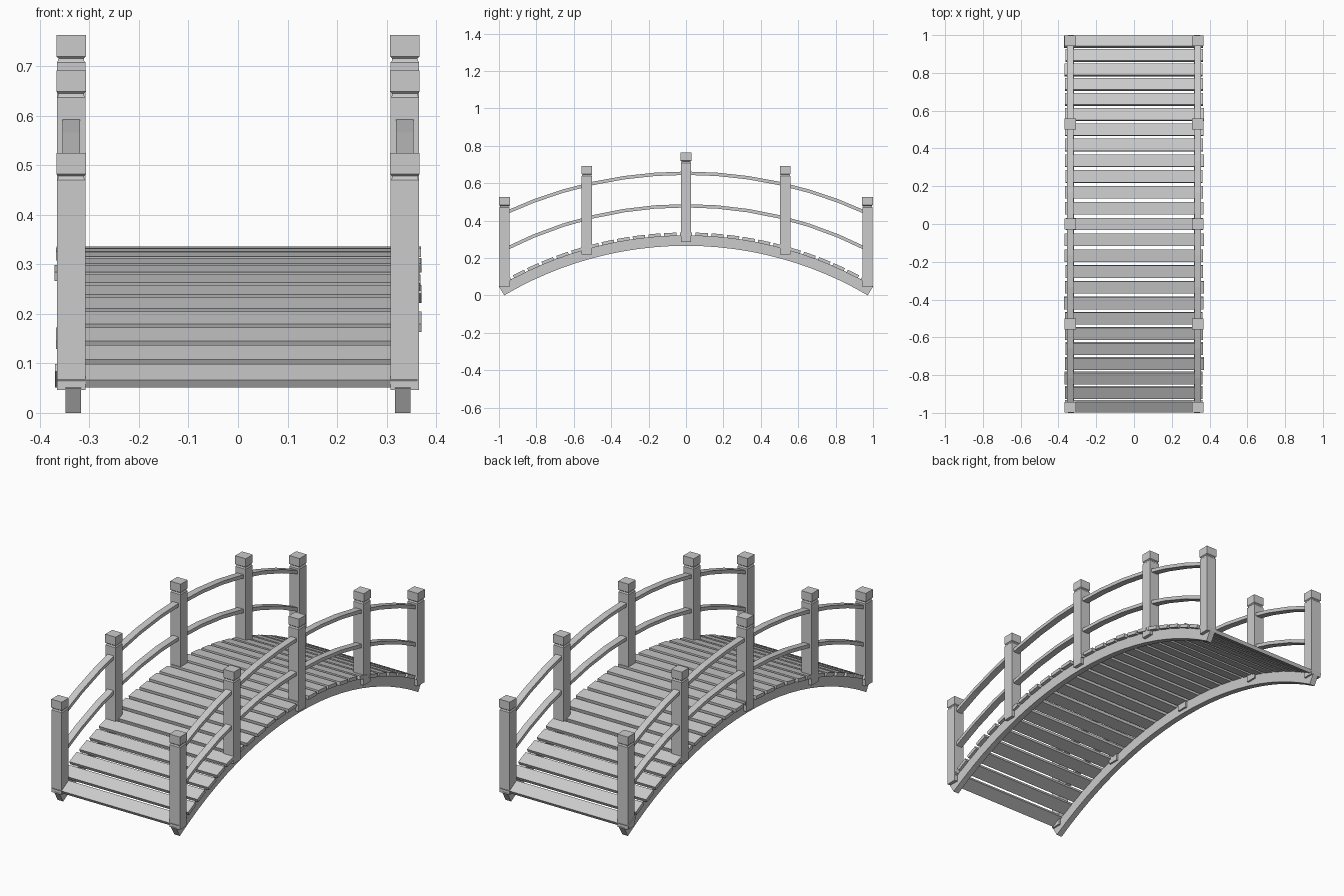
import bpy, bmesh, math, random
from mathutils import Matrix

if "Cube" in bpy.data.objects:
    bpy.data.objects.remove(bpy.data.objects["Cube"])

random.seed(4)
ZC = -1.65          # height of the common arc centre
SIDE_X = 0.337      # distance of railings from the middle


def finish(bm, name):
    bmesh.ops.recalc_face_normals(bm, faces=bm.faces)
    me = bpy.data.meshes.new(name)
    bm.to_mesh(me)
    bm.free()
    ob = bpy.data.objects.new(name, me)
    bpy.context.collection.objects.link(ob)
    return ob


def loft(bm, rings):
    """Bridge four-sided rings and cap both ends."""
    vs = [[bm.verts.new(p) for p in r] for r in rings]
    for a, b in zip(vs, vs[1:]):
        for i in range(4):
            j = (i + 1) % 4
            bm.faces.new((a[i], a[j], b[j], b[i]))
    bm.faces.new(vs[0])
    bm.faces.new(vs[-1])


def arc_bar(name, x, width, r_in, r_out, half_angle, segs):
    """Rectangular bar swept along an arc in the y-z plane."""
    bm = bmesh.new()
    rings = []
    for i in range(segs + 1):
        a = half_angle * (2 * i / segs - 1)
        s, c = math.sin(a), math.cos(a)
        rings.append([(x + dx * width / 2, r * s, ZC + r * c)
                      for dx, r in ((-1, r_in), (1, r_in), (1, r_out), (-1, r_out))])
    loft(bm, rings)
    return finish(bm, name)


def post(name, x, y, z0, z1):
    """Square post with a grooved neck and block cap."""
    bm = bmesh.new()
    profile = [(z0, .029), (z1 - .055, .029), (z1 - .052, .0265), (z1 - .047, .0255),
               (z1 - .043, .030), (z1, .030)]
    loft(bm, [[(x + sx * h, y + sy * h * .95, z)
               for sx, sy in ((-1, -1), (1, -1), (1, 1), (-1, 1))] for z, h in profile])
    return finish(bm, name)


# beams, rails and posts on both sides
for side, sx in (("left", -1), ("right", 1)):
    arc_bar(f"{side}_beam", sx * 0.333, .031, 1.915, 1.972, math.asin(.972 / 1.915), 24)
    for rail, r in (("upper", 2.312), ("lower", 2.138)):
        arc_bar(f"{side}_{rail}_rail", sx * SIDE_X, .035, r - .018, r,
                math.asin(.97 / r), 12)
    for i, (y, z0, z1) in enumerate([(-.97, .046, .525), (-.53, .218, .692), (0, .285, .763),
                                     (.53, .218, .692), (.97, .046, .525)]):
        post(f"{side}_post_{i + 1}", sx * SIDE_X, y, z0, z1)

# deck planks laid around the arc
for i in range(-12, 13):
    a = i * .04254
    bm = bmesh.new()
    bmesh.ops.create_cube(bm, size=1)
    m = (Matrix.Translation((random.uniform(-.003, .003), 0, ZC))
         @ Matrix.Rotation(-a, 4, 'X')
         @ Matrix.Translation((0, 0, 1.977))
         @ Matrix.Diagonal((.732 + random.uniform(-.006, .006), .066, .018, 1)))
    bmesh.ops.transform(bm, matrix=m, verts=bm.verts)
    finish(bm, f"deck_plank_{i + 13}")
